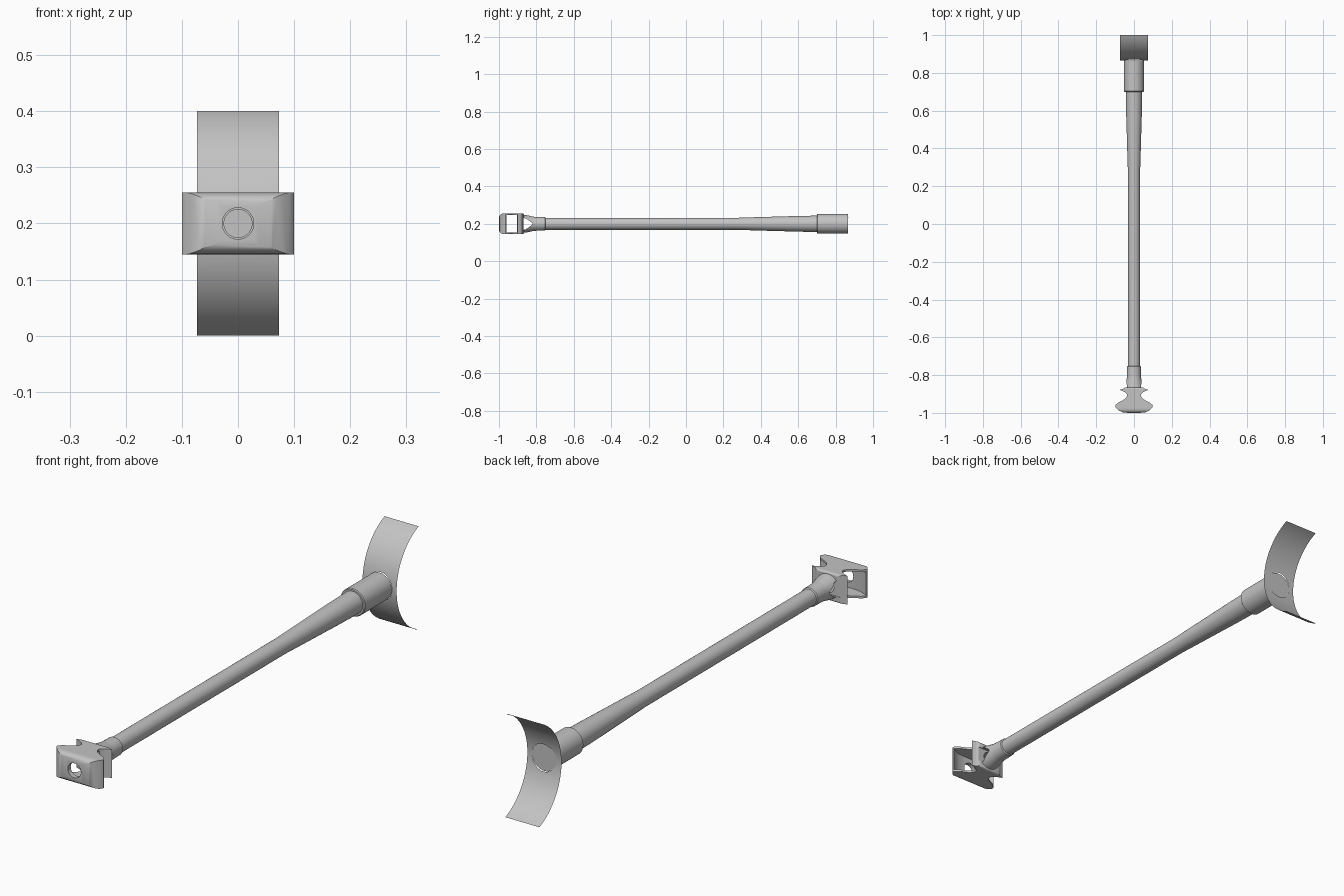
import bpy, bmesh, math

if "Cube" in bpy.data.objects:
    bpy.data.objects.remove(bpy.data.objects["Cube"])

grey = bpy.data.materials.new("satin grey")
grey.diffuse_color = (0.55, 0.55, 0.55, 1)
grey.use_nodes = True
grey.node_tree.nodes["Principled BSDF"].inputs["Base Color"].default_value = grey.diffuse_color
ZC = 0.2  # height of the long axis


def finish(name, bm, angle=35, fix=True):
    if fix:
        bmesh.ops.recalc_face_normals(bm, faces=bm.faces)
    me = bpy.data.meshes.new(name)
    bm.to_mesh(me)
    bm.free()
    me.materials.append(grey)
    ob = bpy.data.objects.new(name, me)
    bpy.context.collection.objects.link(ob)
    smooth(ob, angle)
    return ob


def smooth(ob, angle=35):
    bpy.ops.object.select_all(action='DESELECT')
    ob.select_set(True)
    bpy.context.view_layer.objects.active = ob
    bpy.ops.object.shade_smooth_by_angle(angle=math.radians(angle))


def lathe(name, profile, n=48):
    """Closed solid turned around the long axis from (y, radius) pairs."""
    bm = bmesh.new()
    rings = [[bm.verts.new((r * math.cos(2 * math.pi * k / n), y,
                            ZC + r * math.sin(2 * math.pi * k / n)))
              for k in range(n)] for y, r in profile]
    for a, b in zip(rings, rings[1:]):
        for k in range(n):
            bm.faces.new((a[k], a[(k + 1) % n], b[(k + 1) % n], b[k]))
    bm.faces.new(rings[0])
    bm.faces.new(rings[-1])
    return finish(name, bm)


def prism(name, pts, axis, lo, hi):
    """Extrude (y, z) points along x, or (x, y) points along z."""
    bm = bmesh.new()
    put = (lambda p, t: (t, p[0], p[1])) if axis == 'x' else (lambda p, t: (p[0], p[1], t))
    a, b = ([bm.verts.new(put(p, t)) for p in pts] for t in (lo, hi))
    bm.faces.new(a)
    bm.faces.new(b)
    for i in range(len(pts)):
        j = (i + 1) % len(pts)
        bm.faces.new((a[i], a[j], b[j], b[i]))
    return finish(name, bm)


def mirrored(half):
    """Full outline from its +x half."""
    return half + [(-x, y) for x, y in reversed(half)]


def rounded(y0, y1, z0, z1, ra, rb, n=6):
    """Rounded rectangle, radius ra at the y0 end and rb at the y1 end."""
    pts = []
    for cy, cz, r, start in ((y1 - rb, z1 - rb, rb, 0), (y0 + ra, z1 - ra, ra, 90),
                             (y0 + ra, z0 + ra, ra, 180), (y1 - rb, z0 + rb, rb, 270)):
        for i in range(n + 1):
            t = math.radians(start + 90 * i / n)
            pts.append((cy + r * math.cos(t), cz + r * math.sin(t)))
    return pts


def boolean(ob, other, op):
    m = ob.modifiers.new(op, 'BOOLEAN')
    m.operation, m.object, m.solver = op, other, 'EXACT'
    bpy.context.view_layer.objects.active = ob
    bpy.ops.object.modifier_apply(modifier=m.name)
    bpy.data.objects.remove(other)


# Hollow end fitting: plan outline crossed with a rounded side outline
plan = mirrored([(0.03, -1.0), (0.06, -0.997), (0.08, -0.988), (0.094, -0.975), (0.1, -0.965),
                 (0.098, -0.958), (0.085, -0.946), (0.06, -0.934), (0.045, -0.924), (0.037, -0.912),
                 (0.037, -0.902), (0.045, -0.892), (0.06, -0.884), (0.076, -0.878),
                 (0.06, -0.873), (0.048, -0.866)])
head = prism("end_fitting", plan, 'z', 0.12, 0.28)
boolean(head, prism("side_outline", rounded(-1.0, -0.866, 0.145, 0.255, 0.024, 0.008),
                    'x', -0.2, 0.2), 'INTERSECT')

# Forked neck joining the fitting to the rod
neck = lathe("neck", [(-0.875, 0.049), (-0.85, 0.046), (-0.815, 0.038), (-0.8, 0.037),
                      (-0.755, 0.036), (-0.75, 0.03)])
boolean(head, neck, 'UNION')

# Side window with curved ends, triangular neck window and axial bore
window = mirrored([(0.03, -0.982), (0.06, -0.979), (0.08, -0.971), (0.1, -0.958), (0.13, -0.95),
                   (0.13, -0.875), (0.1, -0.88), (0.065, -0.89), (0.04, -0.9), (0.02, -0.903)])
boolean(head, prism("window_cut", window, 'z', 0.153, 0.247), 'DIFFERENCE')
boolean(head, prism("fork_cut", [(-0.868, 0.17), (-0.868, 0.23), (-0.855, 0.229),
                                 (-0.82, 0.203), (-0.82, 0.197), (-0.855, 0.171)],
                    'x', -0.2, 0.2), 'DIFFERENCE')
boolean(head, lathe("bore_cut", [(-1.1, 0.028), (-0.94, 0.028), (-0.94, 0.025), (-0.82, 0.025)]),
        'DIFFERENCE')
smooth(head)

# Long rod, slightly thicker toward the back
lathe("rod", [(-0.79, 0.032), (0.27, 0.032), (0.36, 0.035), (0.5, 0.039),
              (0.6, 0.042), (0.72, 0.044)])

# Sleeve at the back end
lathe("sleeve", [(0.7, 0.05), (0.703, 0.053), (0.865, 0.053)])

# Curved thin pad with a round opening for the sleeve
R, W, APEX, HOLE = 0.2157, 0.073, 0.865, 0.053
S = R * math.asin(0.2 / R)  # half arc length
bm = bmesh.new()


def bent(x, s):
    t = s / R
    return bm.verts.new((x, APEX + R * (1 - math.cos(t)), ZC + R * math.sin(t)))


N, STEPS = 64, 4
rings = []
for i in range(STEPS + 1):
    ring = []
    for k in range(N):
        c, s = math.cos(2 * math.pi * k / N), math.sin(2 * math.pi * k / N)
        r = HOLE + (W / max(abs(c), abs(s)) - HOLE) * i / STEPS
        ring.append(bent(r * c, r * s))
    rings.append(ring)
for a, b in zip(rings, rings[1:]):
    for k in range(N):
        j = (k + 1) % N
        bm.faces.new((a[k], b[k], b[j], a[j]))
for sign in (1, -1):
    xs = [W * math.tan(math.pi / 4 * (i / 8 - 1)) for i in range(17)]
    rows = [[bent(x, sign * (W + (S - W) * j / 16)) for x in xs] for j in range(17)]
    for p, q in zip(rows, rows[1:]):
        for i in range(16):
            bm.faces.new((p[i], p[i + 1], q[i + 1], q[i]))
bmesh.ops.remove_doubles(bm, verts=bm.verts, dist=1e-4)
bmesh.ops.recalc_face_normals(bm, faces=bm.faces)
# Outer side of the pad faces the sleeve
if sum(f.normal.y * f.calc_area() for f in bm.faces) > 0:
    bmesh.ops.reverse_faces(bm, faces=bm.faces)
finish("curved_pad", bm, fix=False)
